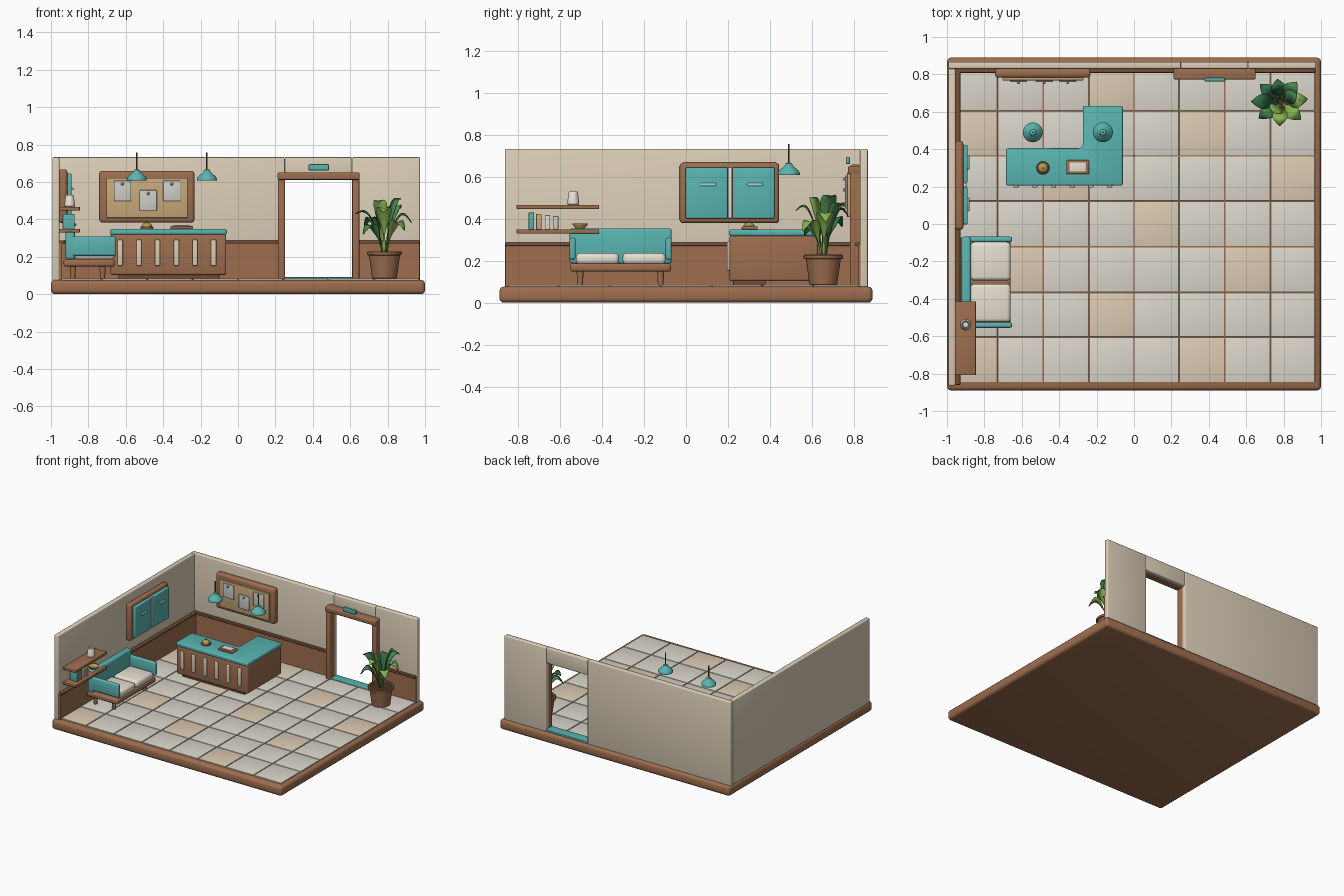
import bpy, bmesh, math
from mathutils import Vector

if "Cube" in bpy.data.objects:
    bpy.data.objects.remove(bpy.data.objects["Cube"])

COL = dict(wood=(.34, .155, .078), dark=(.17, .075, .037), teal=(.10, .46, .44), wall=(.72, .62, .48),
           tile=(.71, .68, .60), tan=(.72, .60, .45), cork=(.58, .40, .20), cream=(.80, .74, .64),
           paper=(.62, .62, .58), metal=(.30, .32, .33), gold=(.50, .32, .09), soil=(.06, .035, .02),
           leaf_dark=(.03, .15, .06), leaf_mid=(.07, .25, .08), leaf_light=(.24, .46, .08), pale=(.35, .70, .68))
MATS = {}
for k, c in COL.items():
    MATS[k] = bpy.data.materials.new(k)
    MATS[k].diffuse_color = (*c, 1)


def finish(name, bm, mat):
    bmesh.ops.recalc_face_normals(bm, faces=bm.faces)
    me = bpy.data.meshes.new(name)
    bm.to_mesh(me)
    bm.free()
    for p in me.polygons:
        p.use_smooth = True
    me.set_sharp_from_angle(angle=math.radians(35))
    me.materials.append(MATS[mat])
    ob = bpy.data.objects.new(name, me)
    bpy.context.collection.objects.link(ob)
    return ob


def bevel(bm, r, seg=3):
    if r:
        es = [e for e in bm.edges if len(e.link_faces) == 2 and e.calc_face_angle(0) > .5]
        bmesh.ops.bevel(bm, geom=es, offset=r, segments=seg, affect='EDGES', profile=.5, clamp_overlap=True)


def box(name, x, y, z, mat, r=0):
    """Bevelled box from (min, max) ranges."""
    bm = bmesh.new()
    bmesh.ops.create_cube(bm, size=1)
    for v in bm.verts:
        v.co = [a[0] + (c + .5) * (a[1] - a[0]) for a, c in zip((x, y, z), v.co)]
    bevel(bm, r)
    return finish(name, bm, mat)


def prism(name, pts, z0, z1, mat, r):
    bm = bmesh.new()
    f = bm.faces.new([bm.verts.new((px, py, z0)) for px, py in pts])
    g = bmesh.ops.extrude_face_region(bm, geom=[f])['geom']
    bmesh.ops.translate(bm, vec=(0, 0, z1 - z0), verts=[v for v in g if isinstance(v, bmesh.types.BMVert)])
    bmesh.ops.recalc_face_normals(bm, faces=bm.faces)
    bevel(bm, r)
    return finish(name, bm, mat)


def lathe(name, c, prof, mat, n=32):
    """Revolve (radius, z) points about the vertical axis at c."""
    bm = bmesh.new()
    rings = [[bm.verts.new((c[0] + r * math.cos(2 * math.pi * i / n), c[1] + r * math.sin(2 * math.pi * i / n), z))
              for i in range(n)] for r, z in prof]
    for a, b in zip(rings, rings[1:]):
        for i in range(n):
            bm.faces.new((a[i], a[(i + 1) % n], b[(i + 1) % n], b[i]))
    bm.faces.new(rings[0])
    bm.faces.new(rings[-1])
    return finish(name, bm, mat)


# base slab and checker of floor tiles
box("base_slab", (-1, 1), (-.89, .89), (0, .077), "wood", .022)
T = .2425
for i in range(8):
    for j in range(7):
        x, y = -.97 + i * T, -.849 + j * T
        box(f"floor_tile_{i}_{j}", (x + .003, x + T - .003), (y + .003, y + T - .003), (.07, .085),
            "tan" if i % 5 == 3 * j % 5 else "tile", .002)

# walls
box("left_wall", (-.992, -.955), (-.864, .83), (.07, .733), "wall", .007)
box("back_wall_left", (-.992, .25), (.83, .867), (.07, .733), "wall", .007)
box("back_wall_right", (.61, .973), (.83, .867), (.07, .733), "wall", .007)
box("back_wall_lintel", (.25, .61), (.83, .867), (.613, .733), "wall", .007)

# wainscot panels and cap rails
box("left_wainscot", (-.957, -.94), (-.86, .83), (.077, .275), "wood")
box("left_cap_rail", (-.957, -.928), (-.86, .83), (.27, .288), "dark", .005)
for n, a, b in (("left", -.955, .215), ("right", .645, .97)):
    box(f"back_wainscot_{n}", (a, b), (.82, .832), (.077, .275), "wood")
    box(f"back_cap_rail_{n}", (a, b), (.808, .832), (.27, .288), "dark", .005)

# doorway
for n, a in (("left", .214), ("right", .612)):
    box(f"door_jamb_{n}", (a, a + .037), (.782, .84), (.077, .63), "wood", .006)
box("door_header", (.212, .65), (.773, .84), (.612, .652), "wood", .008)
box("door_threshold", (.25, .612), (.79, .866), (.075, .091), "teal", .003)
box("door_sign", (.378, .486), (.762, .782), (.662, .695), "teal", .004)

# notice board with pinned papers
box("board_frame", (-.742, -.233), (.782, .832), (.383, .66), "wood", .016)
box("board_cork", (-.703, -.27), (.768, .80), (.408, .622), "cork", .003)
for k, (x, z) in enumerate(((-.618, .553), (-.48, .502), (-.354, .553))):
    box(f"board_paper_{k}", (x - .046, x + .046), (.759, .766), (z - .054, z + .054), "paper", .002)
    bm = bmesh.new()
    bmesh.ops.create_uvsphere(bm, u_segments=12, v_segments=8, radius=.008)
    bmesh.ops.translate(bm, vec=(x, .756, z + .037), verts=bm.verts)
    finish(f"board_pin_{k}", bm, "metal")

# shuttered cabinet on the left wall
box("cabinet_frame", (-.957, -.912), (-.03, .444), (.38, .668), "wood", .016)
for k, y in enumerate((-.002, .222)):
    box(f"cabinet_door_{k}", (-.925, -.89), (y, y + .2), (.402, .645), "teal", .006)
    box(f"cabinet_handle_{k}", (-.892, -.88), (y + .07, y + .145), (.556, .571), "pale", .005)
box("cabinet_divider", (-.925, -.893), (.2, .22), (.402, .645), "cream", .003)

# L-shaped reception desk
def ell(d):
    return [(-.684 + d, .205 + d), (-.06 - d, .205 + d), (-.06 - d, .632 - d), (-.273 + d, .632 - d),
            (-.273 + d, .42 - d), (-.289 + d, .405 - d), (-.684 + d, .405 - d)]
prism("desk_body", ell(.003), .103, .322, "wood", .012)
prism("desk_counter", ell(0), .318, .35, "teal", .010)
box("desk_plinth", (-.64, -.1), (.225, .38), (.08, .108), "dark", .004)
for k in range(6):
    x = -.63 + k * .1
    box(f"desk_slat_{k}", (x - .014, x + .014), (.195, .215), (.152, .292), "tan", .006)

# counter bell and tablet
B = (-.487, .30)
lathe("bell_base", B, [(.033, .349), (.035, .353), (.035, .359), (.031, .363)], "wood")
lathe("bell_dome", B, [(.027, .362)] + [(.027 * math.cos(a), .364 + .02 * math.sin(a)) for a in
      (.3, .6, .9, 1.2, 1.4)] + [(.006, .386), (.007, .390), (.003, .394)], "gold")
box("tablet_body", (-.362, -.24), (.267, .342), (.349, .364), "wood", .005)
box("tablet_sheet", (-.345, -.257), (.28, .33), (.36, .369), "cream", .002)

# pendant lamps
for k, x in enumerate((-.541, -.166)):
    c = (x, .49)
    lathe(f"lamp_shade_{k}", c, [(.046, .612), (.053, .609), (.053, .618), (.048, .628), (.024, .650),
                                 (.018, .656), (.016, .664), (.008, .668)], "teal")
    lathe(f"lamp_cord_{k}", c, [(.004, .66), (.004, .757)], "dark", 10)

# sofa
SY = (-.555, -.068)
box("sofa_frame", (-.932, -.66), (-.552, -.072), (.148, .188), "wood", .012)
box("sofa_back", (-.922, -.872), SY, (.185, .355), "teal", .014)
for n, y in (("near", -.555), ("far", -.097)):
    box(f"sofa_arm_{n}", (-.92, -.652), (y, y + .029), (.205, .31), "teal", .011)
for k, y in enumerate((-.525, -.302)):
    box(f"sofa_cushion_{k}", (-.873, -.66), (y, y + .205), (.182, .237), "cream", .02)
for k, (x, y) in enumerate([(a, b) for a in (-.883, -.724) for b in (-.505, -.121)]):
    lathe(f"sofa_leg_{k}", (x, y), [(.013, .082), (.017, .155)], "wood", 16)

# wall shelves
for n, z in (("lower", .33), ("upper", .447)):
    box(f"shelf_{n}", (-.957, -.845), (-.808, -.414), (z, z + .02), "wood", .004)
for k, (y, w, h, m) in enumerate(((-.75, .025, .08, "teal"), (-.715, .026, .074, "cork"),
                                  (-.673, .025, .068, "cream"), (-.635, .026, .063, "paper"))):
    box(f"shelf_book_{k}", (-.937, -.873), (y, y + w), (.349, .35 + h), m, .003)
lathe("shelf_bowl", (-.9, -.505), [(.018, .349), (.020, .354), (.036, .372), (.037, .377), (.033, .376),
                                   (.016, .358)], "gold")
lathe("shelf_vase", (-.9, -.538), [(.024, .466), (.029, .471), (.022, .528), (.020, .531), (.016, .528),
                                   (.014, .49)], "cream")

# potted plant
P = Vector((.783, .655, 0))
lathe("plant_pot", P, [(.062, .083), (.066, .086), (.083, .208), (.092, .210), (.094, .215), (.094, .225),
                       (.090, .229), (.080, .229), (.078, .215)], "wood")
lathe("plant_soil", P, [(.079, .205), (.079, .219)], "soil")


def leaf(k, ang, reach, top, droop, half, mat):
    d = Vector((math.cos(ang), math.sin(ang), 0))
    s = Vector((-d.y, d.x, 0))
    bm = bmesh.new()
    rows, N = [], 12
    for i in range(N + 1):
        t = i / N
        c = P + d * (.012 + reach * t ** 1.4)
        c.z = .215 + (top - .215) * math.sin(min(1, t * 1.15) * math.pi / 2) - droop * max(0, t - .6) ** 2 * 6
        u = max(0, (t - .3) / .7)
        w = .005 + half * math.sin(math.pi * u ** .85) if t < 1 else .001
        rows.append([bm.verts.new(c + s * w * e + Vector((0, 0, .22 * w * abs(e)))) for e in (-1, 0, 1)])
    for a, b in zip(rows, rows[1:]):
        for q in (0, 1):
            bm.faces.new((a[q], a[q + 1], b[q + 1], b[q]))
    m = finish(f"plant_leaf_{k}", bm, mat).modifiers.new("thickness", 'SOLIDIFY')
    m.thickness = .004


for k, (deg, reach, top, droop, mat) in enumerate((
        (5, .135, .44, .06, "leaf_light"), (50, .125, .48, .02, "leaf_mid"), (98, .11, .46, .05, "leaf_dark"),
        (140, .13, .42, .06, "leaf_dark"), (180, .145, .45, .02, "leaf_dark"), (218, .135, .38, .06, "leaf_mid"),
        (268, .12, .47, .03, "leaf_light"), (318, .135, .40, .06, "leaf_light"), (25, .085, .51, 0, "leaf_mid"),
        (240, .06, .50, 0, "leaf_light"))):
    leaf(k, math.radians(deg), reach, top, droop, .036, mat)

for m in bpy.data.materials:
    if m.users and not m.is_grease_pencil:
        m.use_nodes = True
        m.node_tree.nodes["Principled BSDF"].inputs["Base Color"].default_value = m.diffuse_color
